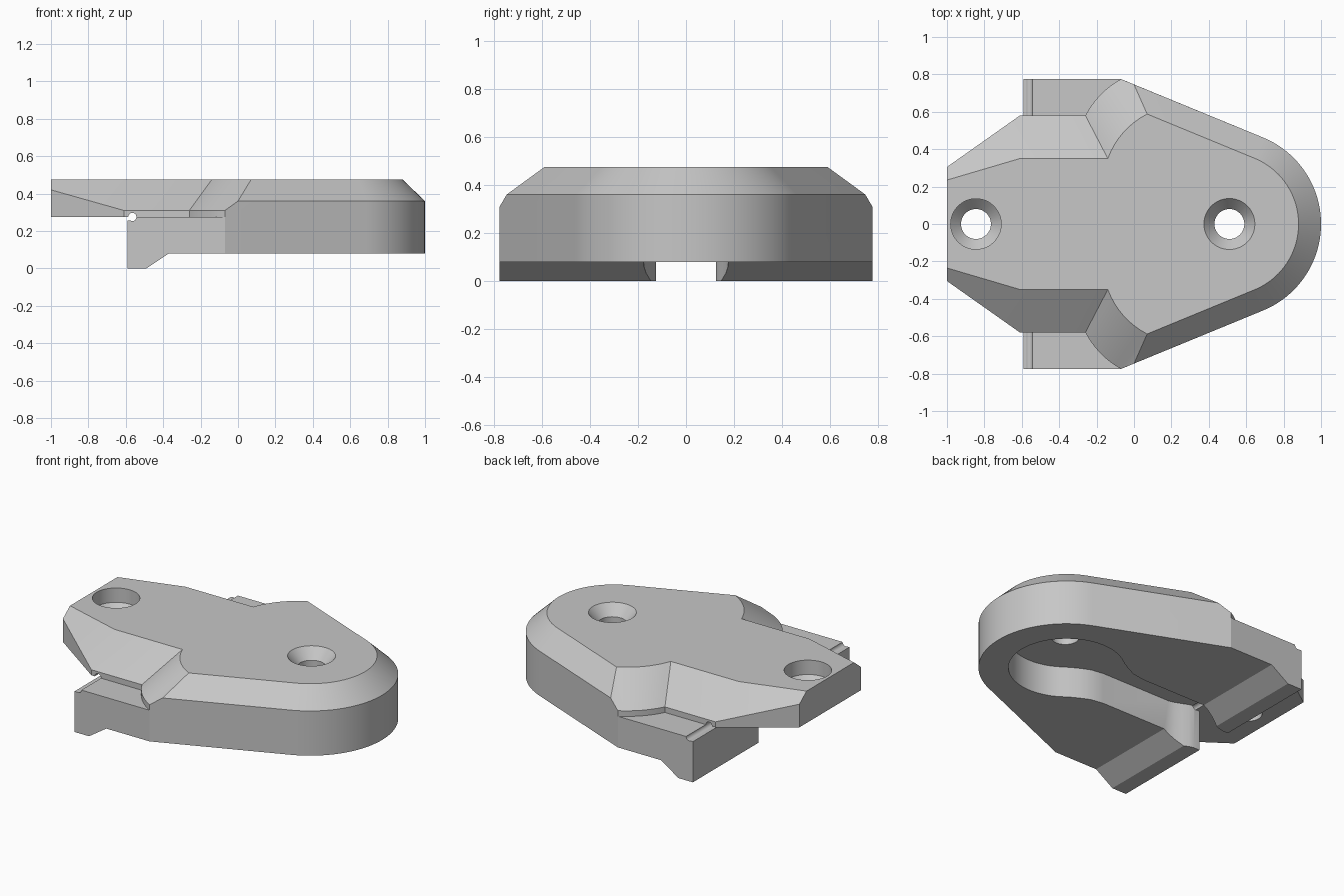
import bpy, bmesh, math
from math import cos, sin, pi, radians
from mathutils import Vector

if "Cube" in bpy.data.objects:
    bpy.data.objects.remove(bpy.data.objects["Cube"], do_unlink=True)

grey = bpy.data.materials.new("plain grey")
grey.use_nodes = True
colour = (0.57, 0.57, 0.57, 1)
grey.diffuse_color = colour
grey.node_tree.nodes["Principled BSDF"].inputs["Base Color"].default_value = colour


def loft(name, rings):
    """Closed solid through rings that share one point count."""
    bm = bmesh.new()
    rows = [[bm.verts.new(p) for p in ring] for ring in rings]
    n = len(rows[0])
    for a, b in zip(rows, rows[1:]):
        for i in range(n):
            j = (i + 1) % n
            bm.faces.new((a[i], a[j], b[j], b[i]))
    bm.faces.new(rows[0])
    bm.faces.new(rows[-1])
    bmesh.ops.remove_doubles(bm, verts=bm.verts, dist=1e-4)
    bmesh.ops.recalc_face_normals(bm, faces=bm.faces)
    mesh = bpy.data.meshes.new(name)
    bm.to_mesh(mesh)
    bm.free()
    mesh.materials.append(grey)
    obj = bpy.data.objects.new(name, mesh)
    bpy.context.collection.objects.link(obj)
    return obj


def flat(points, z):
    return [(x, y, z) for x, y in points]


def mirrored(half):
    """Close a half ring across y = 0."""
    return half + [(p[0], -p[1], *p[2:]) for p in reversed(half) if p[1] > 1e-5]


def arc(cx, cy, r, a0, a1, n):
    return [(cx + r * cos(radians(a0 + (a1 - a0) * i / n)),
             cy + r * sin(radians(a0 + (a1 - a0) * i / n))) for i in range(n + 1)]


def bowed(p, q, bulge, n=8):
    """Shallow curve from p to q, bowed to the left of the direction of travel."""
    p, q = Vector(p), Vector(q)
    side = Vector((p.y - q.y, q.x - p.x)).normalized()
    return [tuple(p.lerp(q, i / n) + side * bulge * 4 * (i / n) * (1 - i / n))
            for i in range(n + 1)]


def combine(target, tool, operation):
    mod = target.modifiers.new("join", "BOOLEAN")
    mod.operation, mod.object, mod.solver = operation, tool, "EXACT"
    bpy.context.view_layer.objects.active = target
    bpy.ops.object.modifier_apply(modifier=mod.name)
    bpy.data.objects.remove(tool, do_unlink=True)


def prism_y(name, profile, half_width):
    return loft(name, [[(x, y, z) for x, z in profile] for y in (-half_width, half_width)])


def lathe(name, x, y, profile):
    return loft(name, [flat(arc(x, y, r, 0, 352.5, 47), z) for r, z in profile])


TANGENT, SEAT, TOP = 67.6, 0.275, 0.475
nose = arc(0.5, 0, 0.5, TANGENT, 0, 20)
nose_top = arc(0.5, 0, 0.38, TANGENT, 0, 20)
shoulder = (0.0, 0.746)

# Lower body with the hooked lip
outline = mirrored([(-0.59, 0.775), (-0.07, 0.775), shoulder] + nose)
body = loft("mounting_body", [flat(outline, 0), flat(outline, SEAT)])
combine(body, prism_y("underside_cutter",
        [(-0.37, 0.08), (1.2, 0.08), (1.2, -0.1), (-0.64, -0.1)], 1), "DIFFERENCE")
combine(body, prism_y("edge_step_cutter",
        [(-0.7, 0.255), (-0.565, 0.255), (-0.565, 0.4), (-0.7, 0.4)], 1), "DIFFERENCE")

# Keyhole pocket below, with a rounded narrow mouth
pocket = mirrored([(-0.8, 0.125), (-0.55, 0.125), (-0.52, 0.132), (-0.48, 0.15),
                   (-0.44, 0.166), (-0.4, 0.175), (0.08, 0.175), (0.16, 0.188),
                   (0.22, 0.215), (0.27, 0.243)] + arc(0.5, 0, 0.33, 125, 0, 24))
combine(body, loft("pocket_cutter", [flat(pocket, -0.2), flat(pocket, 0.4)]), "DIFFERENCE")

# Upper plate: tongue, curved shoulders and bevelled nose
foot = [(-1, 0.305), (-0.61, 0.58)] + bowed((-0.26, 0.58), (-0.07, 0.775), 0.02)
heights = [0.42] + [0.31] * (len(foot) - 1) + [0.36] * (len(nose) + 1)
foot += [shoulder] + nose
crest = [(-1, 0.235), (-0.61, 0.35)] + bowed((-0.14, 0.35), (0.07, 0.588), 0.03)
crest += [(0.07, 0.588)] + nose_top
plate = loft("upper_plate", [
    mirrored([(x, y, SEAT) for x, y in foot]),
    mirrored([(x, y, z) for (x, y), z in zip(foot, heights)]),
    mirrored([(x, y, TOP) for x, y in crest])])
combine(body, plate, "UNION")

# Round relief groove between the lip and the tongue
groove = arc(-0.565, SEAT, 0.022, 0, 345, 23)
combine(body, prism_y("groove_cutter", groove, 1), "DIFFERENCE")

# Screw holes: a countersunk one in the nose, a recessed one in the tongue
combine(body, lathe("nose_hole_cutter", 0.51, 0,
        [(0.145, 0.485), (0.08, 0.41), (0.08, 0.05)]), "DIFFERENCE")
combine(body, lathe("tongue_hole_cutter", -0.845, 0,
        [(0.135, 0.6), (0.135, 0.385), (0.08, 0.33), (0.08, 0.05)]), "DIFFERENCE")

# Merge flush faces, then smooth only the curved walls
bm = bmesh.new()
bm.from_mesh(body.data)
bmesh.ops.remove_doubles(bm, verts=bm.verts, dist=1e-5)
bmesh.ops.dissolve_limit(bm, angle_limit=radians(0.3), verts=bm.verts, edges=bm.edges)
bm.to_mesh(body.data)
bm.free()
bpy.ops.object.select_all(action="DESELECT")
body.select_set(True)
bpy.context.view_layer.objects.active = body
bpy.ops.object.shade_smooth_by_angle(angle=radians(20))
